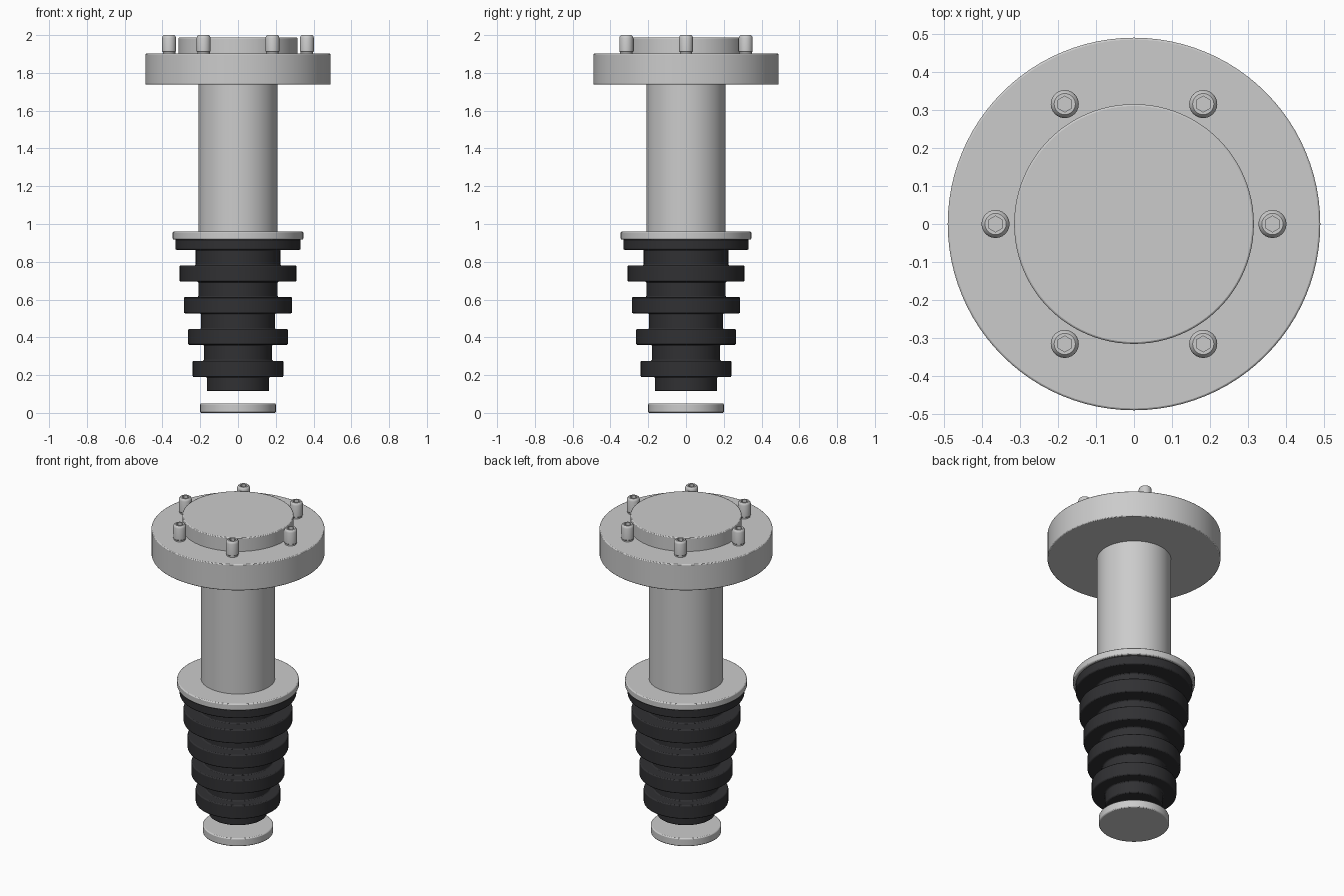
import bpy, bmesh
from math import pi, cos, sin, radians

if "Cube" in bpy.data.objects:
    bpy.data.objects.remove(bpy.data.objects["Cube"])


def material(name, rgb):
    m = bpy.data.materials.new(name)
    m.diffuse_color = (*rgb, 1)
    m.use_nodes = True
    m.node_tree.nodes["Principled BSDF"].inputs["Base Color"].default_value = m.diffuse_color
    return m


rubber = material("black_rubber", (0.03, 0.03, 0.033))
white = material("white_plastic", (0.9, 0.9, 0.9))


def hex_radius(r, a):
    """Radius at angle a of a hexagon with corner radius r, corner at 90 degrees."""
    return r * cos(pi / 6) / cos((a - pi / 2) % (pi / 3) - pi / 6)


def lathe(name, profile, segs=96, mat=None, loc=(0, 0, 0), bevel=0.0):
    """Closed solid from (radius, z[, is_hex]) rings listed bottom to top."""
    bm = bmesh.new()
    rings = []
    for p in profile:
        ring = []
        for i in range(segs):
            a = 2 * pi * i / segs + pi / 2
            r = hex_radius(p[0], a) if len(p) > 2 else p[0]
            ring.append(bm.verts.new((r * cos(a), r * sin(a), p[1])))
        rings.append(ring)
    for lo, hi in zip(rings, rings[1:]):
        for i in range(segs):
            j = (i + 1) % segs
            bm.faces.new((lo[i], lo[j], hi[j], hi[i]))
    bm.faces.new(rings[0][::-1])
    bm.faces.new(rings[-1])
    me = bpy.data.meshes.new(name)
    bm.to_mesh(me)
    bm.free()
    ob = bpy.data.objects.new(name, me)
    ob.location = loc
    bpy.context.collection.objects.link(ob)
    if mat:
        me.materials.append(mat)
    if bevel:
        b = ob.modifiers.new("bevel", 'BEVEL')
        b.width, b.segments = bevel, 2
        b.limit_method, b.angle_limit = 'ANGLE', radians(40)
    bpy.ops.object.select_all(action='DESELECT')
    bpy.context.view_layer.objects.active = ob
    ob.select_set(True)
    bpy.ops.object.shade_smooth_by_angle(angle=radians(35))
    return ob


# Floating foot disc and collar above the bellows
lathe("foot_disc", [(0.2, 0), (0.2, 0.05)], mat=white, bevel=0.006)
lathe("collar_ring", [(0.346, 0.918), (0.346, 0.96)], mat=white, bevel=0.006)

# Tapered bellows: alternating necks and wide ribs, (radius, bottom, top)
steps = [(0.165, 0.115, 0.19), (0.24, 0.19, 0.276), (0.18, 0.276, 0.36),
         (0.264, 0.36, 0.444), (0.196, 0.444, 0.527), (0.286, 0.527, 0.613),
         (0.21, 0.613, 0.695), (0.309, 0.695, 0.781), (0.224, 0.781, 0.863),
         (0.331, 0.863, 0.92)]
lathe("bellows", [p for r, lo, hi in steps for p in ((r, lo), (r, hi))],
      mat=rubber, bevel=0.006)

# Shaft, top flange and raised cap
lathe("shaft", [(0.21, 0.94), (0.21, 1.76)])
lathe("top_flange", [(0.491, 1.738), (0.491, 1.902)], bevel=0.005)
lathe("cap", [(0.316, 1.895), (0.316, 1.987)], bevel=0.005)

# Six socket-head bolts around the cap
bolt = [(0.033, 1.895), (0.033, 1.91), (0.037, 1.914), (0.037, 1.985),
        (0.034, 1.994), (0.028, 2.0), (0.021, 2.0, True), (0.021, 1.965, True)]
for k in range(6):
    a = k * pi / 3
    lathe(f"bolt_{k + 1}", bolt, segs=24,
          loc=(0.365 * cos(a), 0.365 * sin(a), 0))
